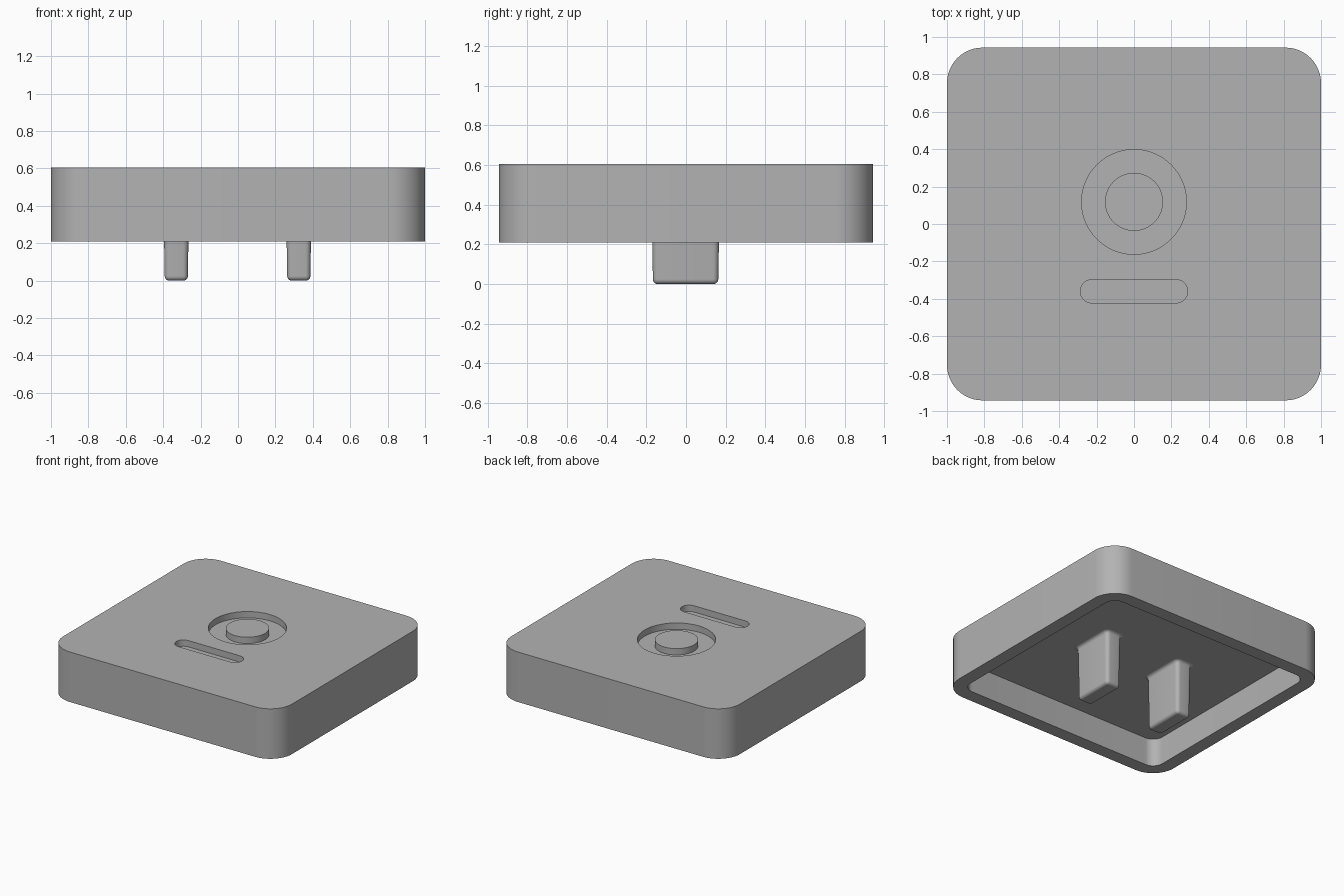
import bpy, bmesh, math

if "Cube" in bpy.data.objects:
    bpy.data.objects.remove(bpy.data.objects["Cube"])

# Single grey plastic
GREY = (0.45, 0.45, 0.45, 1)
grey = bpy.data.materials.new("grey plastic")
grey.use_nodes = True
grey.diffuse_color = GREY
grey.node_tree.nodes["Principled BSDF"].inputs["Base Color"].default_value = GREY


def rounded_outline(hx, hy, r, steps=12):
    """Counter-clockwise rounded rectangle with half sizes hx, hy."""
    points = []
    for corner, (sx, sy) in enumerate([(1, 1), (-1, 1), (-1, -1), (1, -1)]):
        for i in range(steps + 1):
            a = (corner + i / steps) * math.pi / 2
            points.append((sx * (hx - r) + r * math.cos(a),
                           sy * (hy - r) + r * math.sin(a)))
    return points


def loft(name, sections, location=(0, 0, 0), steps=12):
    """Skin rounded rectangles (hx, hy, r, z) and cap both ends."""
    bm = bmesh.new()
    rings = [[bm.verts.new((x, y, z)) for x, y in rounded_outline(hx, hy, r, steps)]
             for hx, hy, r, z in sections]
    for low, high in zip(rings, rings[1:]):
        for i in range(len(low)):
            j = (i + 1) % len(low)
            bm.faces.new((low[i], low[j], high[j], high[i]))
    bm.faces.new(rings[0][::-1])
    bm.faces.new(rings[-1])
    bmesh.ops.remove_doubles(bm, verts=bm.verts, dist=1e-5)
    bmesh.ops.recalc_face_normals(bm, faces=bm.faces)
    mesh = bpy.data.meshes.new(name)
    bm.to_mesh(mesh)
    bm.free()
    mesh.materials.append(grey)
    obj = bpy.data.objects.new(name, mesh)
    obj.location = location
    bpy.context.collection.objects.link(obj)
    return obj


def activate(obj):
    bpy.ops.object.select_all(action='DESELECT')
    obj.select_set(True)
    bpy.context.view_layer.objects.active = obj


def carve(target, cutter):
    cutter.hide_render = True
    mod = target.modifiers.new("recess", 'BOOLEAN')
    mod.operation = 'DIFFERENCE'
    mod.solver = 'EXACT'
    mod.object = cutter
    activate(target)
    bpy.ops.object.modifier_apply(modifier=mod.name)
    bpy.data.objects.remove(cutter)


# Main dimensions
HX, HY, R = 1.0, 0.943, 0.19
BOTTOM, CEILING, TOP = 0.21, 0.43, 0.605
WALL, RECESS = 0.105, 0.05
BUTTON_Y, SLOT_Y = 0.118, -0.36

# Hollow cover, open underneath
inner = (HX - WALL, HY - WALL, R - WALL)
cover = loft("cover", [inner + (CEILING,), inner + (BOTTOM,),
                       (HX, HY, R, BOTTOM), (HX, HY, R, TOP)])

# Round recess and slot in the top
carve(cover, loft("round_cutter", [(0.28, 0.28, 0.28, TOP - RECESS), (0.28, 0.28, 0.28, TOP + 0.1)],
                  (0, BUTTON_Y, 0), 20))
carve(cover, loft("slot_cutter", [(0.287, 0.062, 0.062, TOP - RECESS), (0.287, 0.062, 0.062, TOP + 0.1)],
                  (0, SLOT_Y, 0)))

# Button standing in the recess, flush with the top
button = loft("button", [(0.155, 0.155, 0.155, TOP - RECESS), (0.155, 0.155, 0.155, TOP)],
              (0, BUTTON_Y, 0), 20)

# Tapered pegs with a rounded tip and a flared root
PEG_X, PEG_Y, FILLET = 0.062, 0.165, 0.025
sections = []
for i in range(7):
    a = i / 6 * math.pi / 2
    inset = FILLET * (1 - math.sin(a))
    sections.append((PEG_X - inset, PEG_Y - inset, FILLET + 0.002 - inset,
                     FILLET * (1 - math.cos(a))))
for i in range(7):
    a = i / 6 * math.pi / 2
    flare = 0.006 + FILLET * (1 - math.cos(a))
    sections.append((PEG_X + flare, PEG_Y + flare, FILLET + flare,
                     CEILING - FILLET * (1 - math.sin(a))))
pegs = [loft(name, sections, (x, -0.002, 0), 6)
        for name, x in (("left_peg", 0.325), ("right_peg", -0.33))]

# Smooth the curved walls, keep hard edges
for obj in [cover, button] + pegs:
    activate(obj)
    bpy.ops.object.shade_smooth_by_angle(angle=math.radians(35))
